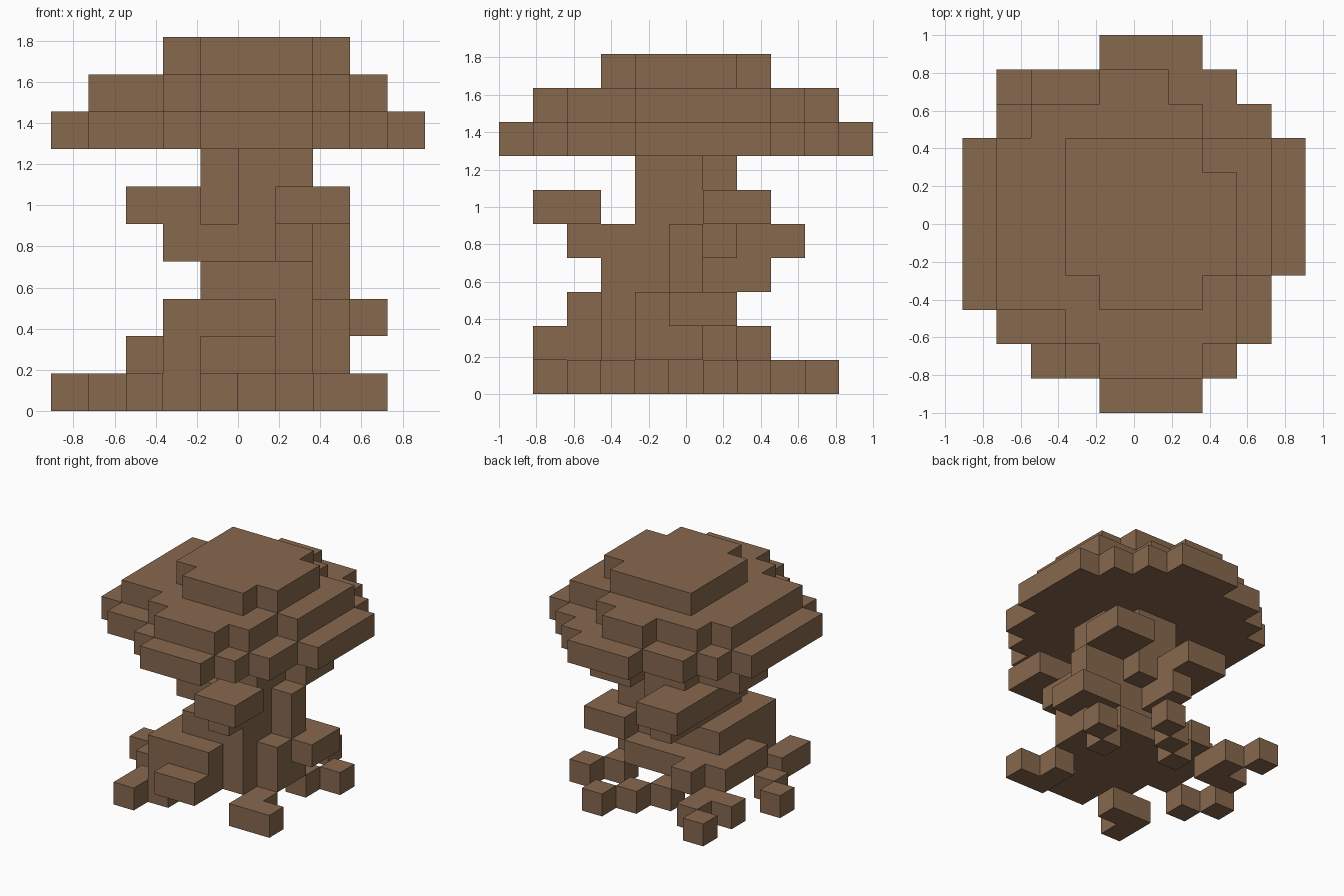
import bpy
import bmesh
from mathutils import Vector

cube = bpy.data.objects.get("Cube")
if cube:
    bpy.data.objects.remove(cube, do_unlink=True)

CELL = 2 / 11
ORIGIN = Vector((-5, -5.5, 0))
parts = {}


def layer(name, level, front_row, *spans):
    """Plan one layer of blocks: a span from right to left for each row, front to back."""
    parts[name] = {(column, front_row + row, level)
                   for row, (start, end) in enumerate(spans)
                   for column in range(start, end)}


# Loose roots on the ground
layer("right_front_root", 0, 1, (2, 3), (2, 4))
layer("left_front_root", 0, 2, (7, 9), (7, 8))
layer("left_back_root", 0, 6, (7, 8), (8, 9))
layer("back_root", 0, 7, (4, 5), (5, 6), (6, 7))
layer("right_back_root", 0, 7, (1, 3), (2, 3), (1, 2))
layer("right_root", 0, 4, (1, 2), (0, 1))

# Trunk, from its foot to its neck
layer("trunk_foot", 1, 1, (4, 6), (3, 6), (3, 7), (2, 8), (2, 8), (2, 7), (3, 4))
layer("trunk_lower", 2, 2, (3, 6), (3, 7), (3, 8), (3, 9), (7, 9))
layer("trunk_waist", 3, 3, (4, 7), (4, 7), (4, 8), (4, 5), (4, 5))
layer("trunk_middle", 4, 2, (6, 7), (6, 7), (3, 7), (3, 8), (3, 6), (3, 5), (3, 5))
layer("trunk_upper", 5, 4, (5, 7), (4, 7), (4, 8), (6, 8))
layer("trunk_neck", 6, 4, (5, 7), (4, 7), (4, 6))

# Branch stubs
layer("front_branch", 5, 1, (6, 8), (6, 8))
layer("right_branch", 5, 4, (2, 4), (2, 4))

# Stepped cap
layer("cap_brim", 7, 0, (4, 7), (3, 8), (1, 9), (0, 9), *[(0, 10)] * 4,
      (1, 9), (2, 8), (4, 7))
layer("cap_middle", 8, 1, (4, 7), (3, 8), (1, 8), *[(1, 9)] * 4, (2, 7), (4, 6))
layer("cap_top", 9, 3, (4, 7), *[(3, 8)] * 3, (3, 7))

solid = set().union(*parts.values())

brown = bpy.data.materials.new("brown")
brown.use_nodes = True
colour = (0.242, 0.138, 0.076, 1)
brown.diffuse_color = colour
brown.node_tree.nodes["Principled BSDF"].inputs["Base Color"].default_value = colour


def add_side(bm, cell, axis, sign):
    """Add one square side of a block."""
    out, across, along = Vector(), Vector(), Vector()
    out[axis] = sign / 2
    across[(axis + 1) % 3] = 0.5
    along[(axis + 2) % 3] = sign / 2
    centre = ORIGIN + Vector(cell) + Vector((0.5, 0.5, 0.5)) + out
    corners = (-across - along, across - along, across + along, along - across)
    bm.faces.new([bm.verts.new((centre + corner) * CELL) for corner in corners])


def build_part(name, cells):
    """Make a part from the block sides that touch no other block."""
    bm = bmesh.new()
    for cell in sorted(cells):
        for axis in range(3):
            for sign in (-1, 1):
                beside = list(cell)
                beside[axis] += sign
                if tuple(beside) not in solid:
                    add_side(bm, cell, axis, sign)
    bmesh.ops.remove_doubles(bm, verts=bm.verts, dist=0.001)
    mesh = bpy.data.meshes.new(name)
    bm.to_mesh(mesh)
    bm.free()
    mesh.materials.append(brown)
    bpy.context.collection.objects.link(bpy.data.objects.new(name, mesh))


for part_name, part_cells in parts.items():
    build_part(part_name, part_cells)
